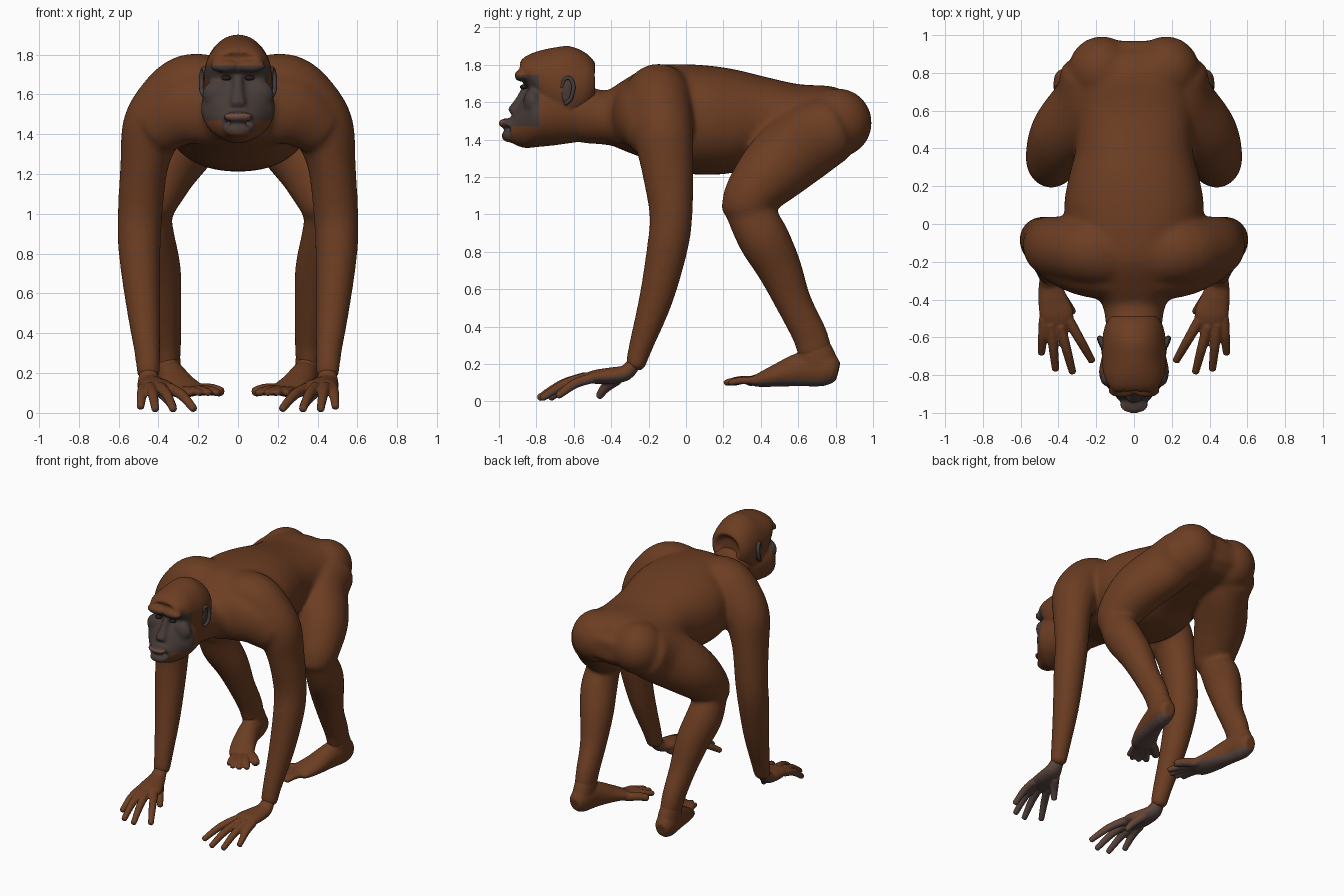
import bpy, bmesh, math
from mathutils import Vector, Matrix

cube = bpy.data.objects.get("Cube")
if cube:
    bpy.data.objects.remove(cube)


def material(name, rgb):
    m = bpy.data.materials.new(name)
    m.use_nodes = True
    m.diffuse_color = (*rgb, 1)
    bsdf = next(n for n in m.node_tree.nodes if n.type == 'BSDF_PRINCIPLED')
    bsdf.inputs["Base Color"].default_value = (*rgb, 1)
    bsdf.inputs["Roughness"].default_value = 0.8
    return m


FUR = material("brown_fur", (0.15, 0.047, 0.016))
SKIN = material("dark_face_skin", (0.062, 0.044, 0.039))
LIP = material("pinkish_lip", (0.16, 0.072, 0.05))
PALM = material("palm_skin", (0.105, 0.064, 0.056))
EYE = material("dark_eye", (0.02, 0.012, 0.01))
X, Y, Z = Vector((1, 0, 0)), Vector((0, 1, 0)), Vector((0, 0, 1))


def spline(rows, steps=4):
    """Smooth rows of numbers with a Catmull-Rom curve."""
    out, n = [], len(rows)
    for i in range(n - 1):
        a, b, c, d = (rows[max(0, min(n - 1, i + k))] for k in (-1, 0, 1, 2))
        for s in range(steps):
            t = s / steps
            out.append([0.5 * (2 * q + (r - p) * t + (2 * p - 5 * q + 4 * r - w) * t * t
                               + (3 * q - p - 3 * r + w) * t ** 3)
                        for p, q, r, w in zip(a, b, c, d)])
    out.append(list(rows[-1]))
    return out


def loft(bm, rows, hint=X, power=2.0, side=1, segs=24, axis=None):
    """Skin elliptical rings (x, y, z, radius along hint, other radius)."""
    rows = spline(rows)
    pts = [Vector(r[:3]) for r in rows]
    tans = [axis or (pts[min(i + 1, len(pts) - 1)] - pts[max(i - 1, 0)]).normalized()
            for i in range(len(pts))]
    data = [(p, t, r[3], r[4]) for p, t, r in zip(pts, tans, rows)]
    # rounded ends
    for end, sign in ((0, -1), (-1, 1)):
        p, t, a, b = data[end]
        cap = (p + t * sign * 0.4 * min(a, b), t, a * 0.65, b * 0.65)
        data = [cap] + data if end == 0 else data + [cap]
    rings = []
    for p, t, a, b in data:
        u = (hint - t * hint.dot(t)).normalized()
        v = t.cross(u)
        ring = []
        for k in range(segs):
            c, s = math.cos(k * math.tau / segs), math.sin(k * math.tau / segs)
            c = math.copysign(abs(c) ** (2 / power), c)
            s = math.copysign(abs(s) ** (2 / power), s)
            q = p + u * a * c + v * b * s
            ring.append(bm.verts.new((q.x * side, q.y, q.z)))
        rings.append(ring)
    for r0, r1 in zip(rings, rings[1:]):
        for k in range(segs):
            j = (k + 1) % segs
            bm.faces.new((r0[k], r0[j], r1[j], r1[k]))
    bm.faces.new(rings[0])
    bm.faces.new(rings[-1])


def trunk(bm, rows, power=2.0):
    """Centred loft with upright sections (y, z, half width, half height)."""
    loft(bm, [(0, *r) for r in rows], power=power, segs=40, axis=Y)


def ball(bm, center, radii, side=1):
    m = Matrix.Translation((center[0] * side, *center[1:])) @ Matrix.Diagonal((*radii, 1))
    bmesh.ops.create_uvsphere(bm, u_segments=24, v_segments=16, radius=1, matrix=m)


def finish(name, bm, mats, voxel=0, smooth=0, cuts=(), rule=None):
    """Fuse the shells, cut colour borders and colour the faces."""
    bmesh.ops.recalc_face_normals(bm, faces=bm.faces)
    me = bpy.data.meshes.new(name)
    bm.to_mesh(me)
    bm.free()
    ob = bpy.data.objects.new(name, me)
    bpy.context.collection.objects.link(ob)
    if voxel:
        rm = ob.modifiers.new("fuse", 'REMESH')
        rm.mode, rm.voxel_size = 'VOXEL', voxel
        sm = ob.modifiers.new("soften", 'SMOOTH')
        sm.factor, sm.iterations = 0.5, smooth
        bpy.context.view_layer.update()
        dg = bpy.context.evaluated_depsgraph_get()
        me = bpy.data.meshes.new_from_object(ob.evaluated_get(dg))
        ob.modifiers.clear()
        ob.data = me
        me.name = name
    if cuts:
        bm = bmesh.new()
        bm.from_mesh(me)
        for co, no in cuts:
            geom = list(bm.verts) + list(bm.edges) + list(bm.faces)
            bmesh.ops.bisect_plane(bm, geom=geom, plane_co=co, plane_no=no, dist=1e-5)
        bm.to_mesh(me)
        bm.free()
    me.materials.clear()
    for m in mats:
        me.materials.append(m)
    for p in me.polygons:
        p.use_smooth = True
        p.material_index = rule(p.center, p.normal) if rule else 0
    return ob


# Body: torso, neck, arms and legs fused into one skin
body = bmesh.new()
trunk(body, [(-.42, 1.52, .17, .14), (-.33, 1.53, .25, .19), (-.2, 1.54, .32, .25),
             (-.05, 1.515, .35, .288), (.1, 1.505, .37, .293), (.25, 1.5, .345, .278),
             (.4, 1.505, .31, .237), (.6, 1.5, .31, .197), (.78, 1.5, .32, .185),
             (.88, 1.49, .28, .15), (.925, 1.48, .21, .11)], power=2.2)
trunk(body, [(-.66, 1.55, .14, .15), (-.55, 1.54, .148, .158), (-.43, 1.517, .168, .145),
             (-.3, 1.53, .24, .18)])
for s in (1, -1):
    # collar and chest muscle
    loft(body, [(.1, -.31, 1.53, .1, .18), (.27, -.26, 1.515, .12, .17),
                (.41, -.19, 1.43, .12, .14)], hint=Y, side=s)
    # shoulder and arm
    loft(body, [(.1, -.15, 1.615, .19, .17), (.24, -.145, 1.62, .18, .185), (.355, -.135, 1.53, .172, .175),
                (.43, -.12, 1.42, .162, .157), (.47, -.1, 1.25, .14, .122), (.492, -.08, 1, .116, .113),
                (.495, -.1, .82, .11, .107), (.477, -.16, .55, .092, .088),
                (.455, -.24, .3, .066, .066), (.45, -.272, .19, .054, .06)], hint=Y, side=s)
    # buttock and thigh
    ball(body, (.17, .81, 1.49), (.18, .185, .185), s)
    loft(body, [(.215, .79, 1.46, .175, .18), (.255, .65, 1.39, .172, .203), (.37, .48, 1.25, .178, .19),
                (.428, .35, 1.1, .15, .15), (.442, .322, 1, .118, .133)], side=s)
    # shin
    loft(body, [(.445, .33, 1.03, .105, .125), (.44, .41, .88, .122, .138), (.4, .495, .72, .114, .122),
                (.373, .575, .53, .09, .098), (.36, .66, .36, .075, .095),
                (.357, .69, .26, .068, .095)], side=s)
finish("body", body, [FUR], .012, 26)

# Head
head = bmesh.new()
trunk(head, [(-.48, 1.705, .11, .1), (-.53, 1.69, .15, .17), (-.62, 1.68, .17, .22),
             (-.72, 1.693, .17, .197), (-.8, 1.735, .16, .136), (-.86, 1.77, .13, .074),
             (-.892, 1.765, .105, .048)])
# muzzle and jaw
trunk(head, [(-.56, 1.52, .13, .13), (-.7, 1.53, .17, .16), (-.8, 1.53, .185, .17),
             (-.86, 1.5, .145, .145), (-.92, 1.46, .092, .085), (-.945, 1.45, .075, .055)])
loft(head, [(0, -.84, 1.7, .022, .025), (0, -.885, 1.61, .03, .028), (0, -.925, 1.55, .042, .032)])
ball(head, (0, -.96, 1.488), (.076, .043, .026))
ball(head, (0, -.945, 1.42), (.07, .042, .034))
for s in (1, -1):
    # brow ridge and cheek
    ball(head, (.065, -.882, 1.742), (.075, .036, .032), s)
    ball(head, (.1, -.82, 1.6), (.08, .05, .075), s)


def head_colour(c, n):
    if c.y > -.785 or not 1.41 < c.z < 1.746:
        return 0
    if c.y < -.95 and abs(c.x) < .06 and 1.47 < c.z < 1.502:
        return 2
    if c.z > 1.47 or (c.y < -.93 and abs(c.x) < .08):
        return 1
    return 0


finish("head", head, [FUR, SKIN, LIP], .01, 8,
       [((0, -.785, 0), Y)] + [((0, 0, z), Z) for z in (1.746, 1.502, 1.47, 1.41)],
       head_colour)

# Eyes and ears
for s, label in ((1, "left"), (-1, "right")):
    eye = bmesh.new()
    ball(eye, (.06, -.868, 1.682), (.024, .02, .013), s)
    finish(label + "_eye", eye, [EYE])
    ear = bmesh.new()
    ball(ear, (.162, -.635, 1.655), (.014, .032, .065), s)
    loft(ear, [(.162, -.665, 1.68, .012, .01), (.164, -.65, 1.722, .014, .011),
               (.172, -.62, 1.728, .014, .011), (.182, -.602, 1.685, .014, .011),
               (.18, -.615, 1.62, .014, .011), (.17, -.645, 1.592, .012, .012)], side=s, segs=10)
    finish(label + "_ear", ear, [SKIN])

FINGERS = [((.475, -.5, .125), (.49, -.685, .03)), ((.44, -.53, .13), (.415, -.77, .018)),
           ((.39, -.54, .13), (.325, -.785, .018)), ((.345, -.51, .125), (.222, -.725, .02))]
TOES = [((.2, .43, .115), (.085, .34, .105), .032), ((.2, .38, .115), (.1, .25, .1), .024),
        ((.225, .36, .115), (.145, .22, .1), .023), ((.255, .36, .11), (.195, .21, .1), .022),
        ((.285, .38, .11), (.24, .235, .1), .022)]

# Hands and feet with tapering digits
for s, label in ((1, "left"), (-1, "right")):
    hand = bmesh.new()
    loft(hand, [(.45, -.27, .215, .042, .036), (.447, -.32, .155, .058, .042),
                (.43, -.4, .138, .078, .044), (.41, -.48, .132, .09, .038),
                (.408, -.53, .125, .075, .028)], side=s)
    for base, tip in FINGERS:
        a, b = Vector(base), Vector(tip)
        mid = a.lerp(b, .5) + Vector((0, 0, .018))
        loft(hand, [(*a, .029, .028), (*mid, .026, .026), (*b, .02, .02)], side=s, segs=12)
    loft(hand, [(.4, -.37, .12, .034, .034), (.355, -.43, .075, .028, .028),
                (.325, -.465, .026, .02, .02)], side=s, segs=12)
    finish(label + "_hand", hand, [FUR, PALM], .007, 3, rule=lambda c, n: int(n.z < -.15))

    foot = bmesh.new()
    loft(foot, [(.36, .79, .165, .06, .075), (.355, .735, .175, .072, .094), (.335, .62, .172, .074, .092),
                (.295, .49, .14, .086, .062), (.25, .4, .116, .089, .038),
                (.235, .37, .11, .07, .028)], side=s)
    # ankle and heel cord
    loft(foot, [(.358, .672, .35, .055, .075), (.356, .695, .27, .067, .098),
                (.355, .713, .19, .07, .108)], side=s, axis=-Z)
    for base, tip, r in TOES:
        a, b = Vector(base), Vector(tip)
        mid = a.lerp(b, .55) + Vector((0, 0, .008))
        loft(foot, [(*a, r, r), (*mid, r, r * .95), (*b, r * .9, r * .8)], side=s, segs=12)
    finish(label + "_foot", foot, [FUR, PALM], .008, 6, rule=lambda c, n: int(n.z < -.5))
